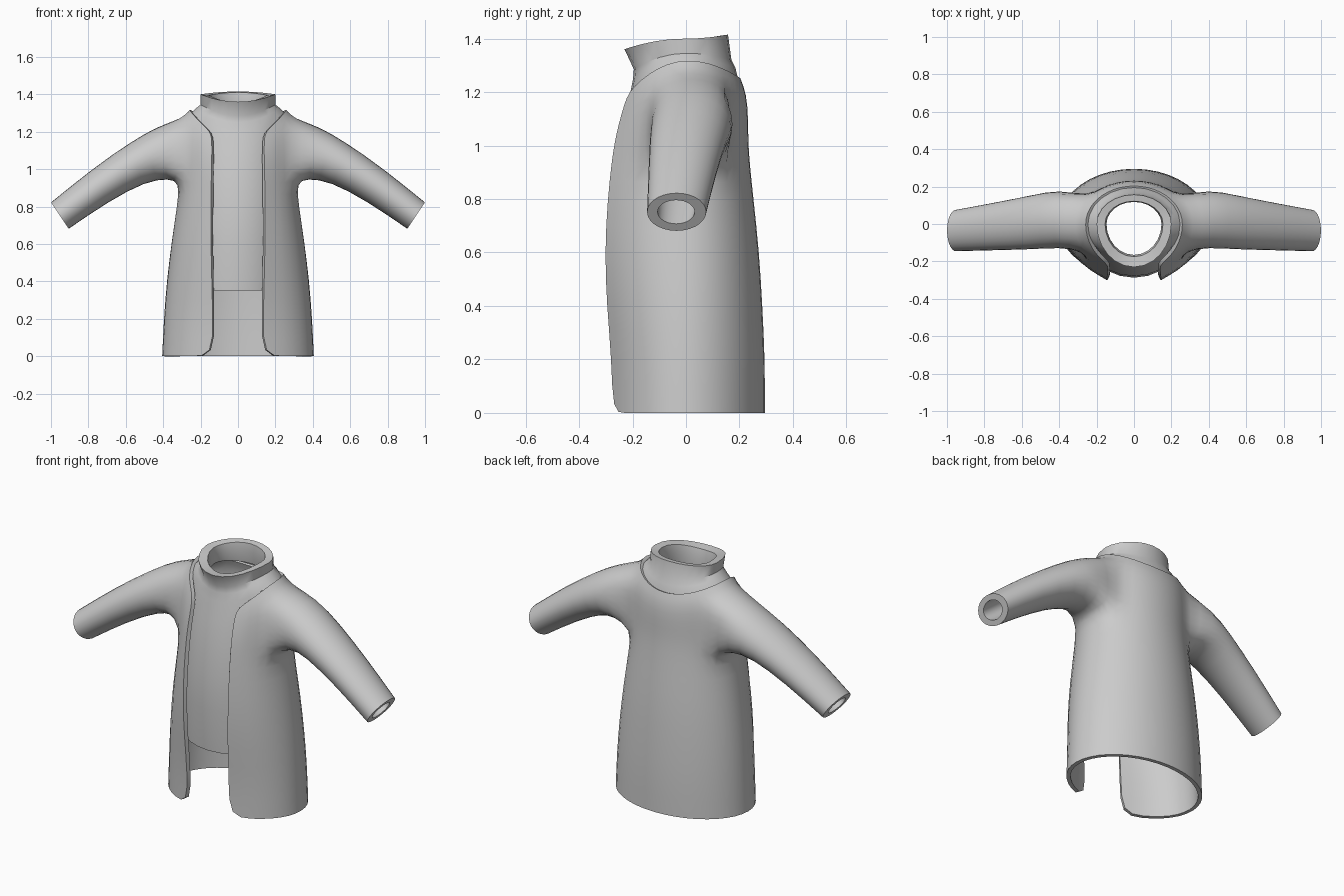
import bpy, bmesh
from math import sin, cos, asin, pi, radians
from mathutils import Vector

if "Cube" in bpy.data.objects:
    bpy.data.objects.remove(bpy.data.objects["Cube"])


def contour(t, rx, yf, yb, zf, zs, zb, k=1.0):
    """Point on an oval ring; t=0 front, pi/2 side, pi back."""
    c = cos(t)
    if c >= 0:
        return Vector((rx * sin(t), yf * c / k, zs + (zf - zs) * min(1, c * c / k ** 2)))
    return Vector((rx * sin(t), -yb * c, zs + (zb - zs) * c * c))


def finish(bm, name, mods):
    me = bpy.data.meshes.new(name)
    bm.to_mesh(me)
    bm.free()
    ob = bpy.data.objects.new(name, me)
    bpy.context.collection.objects.link(ob)
    for kind, props in mods:
        m = ob.modifiers.new(kind.title(), kind)
        for key, val in props.items():
            setattr(m, key, val)
    bpy.ops.object.select_all(action='DESELECT')
    ob.select_set(True)
    bpy.context.view_layer.objects.active = ob
    bpy.ops.object.convert(target='MESH')
    bpy.ops.object.shade_smooth_by_angle(angle=radians(40))
    return ob


# Coat body (right half): half width, front y, back y, z front/side/back, opening x
ROWS = [
    (.412, -.275, .30, 0, 0, 0, .135),
    (.403, -.278, .30, .2, .2, .2, .135),
    (.387, -.296, .29, .4, .4, .4, .14),
    (.362, -.304, .278, .6, .6, .6, .145),
    (.332, -.293, .256, .8, .8, .8, .145),
    (.315, -.278, .242, .94, .93, .93, .143),
    (.315, -.267, .236, 1.01, 1.04, 1.01, .142),
    (.315, -.252, .236, 1.08, 1.15, 1.1, .14),
    (.305, -.232, .23, 1.15, 1.272, 1.19, .14),
    (.262, -.215, .206, 1.2, 1.32, 1.25, .145),
]
COLS = 9
bm = bmesh.new()
grid = []
for rx, yf, yb, zf, zs, zb, xe in ROWS:
    t0 = asin(xe / rx)
    grid.append([bm.verts.new(contour(t0 + (pi - t0) * c / COLS, rx, yf, yb, zf, zs, zb, cos(t0)))
                 for c in range(COLS + 1)])
for row in grid:
    row[-1].co.x = 0

# Leave an armhole in the body
R0, R1, C0, C1 = 5, 8, 2, 6
for r in range(len(ROWS) - 1):
    for c in range(COLS):
        if not (R0 <= r < R1 and C0 <= c < C1):
            bm.faces.new((grid[r][c], grid[r][c + 1], grid[r + 1][c + 1], grid[r + 1][c]))
for r in range(R0 + 1, R1):
    for c in range(C0 + 1, C1):
        bm.verts.remove(grid[r][c])

# Sleeve grown from the armhole: top x,z / bottom x,z / centre y / half depth / scale
loop = ([grid[R0][c] for c in range(C0, C1)] + [grid[r][C1] for r in range(R0, R1)]
        + [grid[R1][c] for c in range(C1, C0, -1)] + [grid[r][C0] for r in range(R1, R0, -1)])
SLEEVE = [
    (.43, 1.235, .37, .945, .03, .16, 1),
    (.58, 1.145, .49, .932, .01, .15, 1),
    (.78, 1.005, .69, .825, -.012, .132, 1),
    (1.0, .823, .905, .68, -.035, .112, 1.02),
    (1.0, .823, .905, .68, -.037, .112, .64),
    (.78, 1.005, .69, .825, -.015, .132, .66),
]
n = len(loop)
crease = bm.edges.layers.float.new('crease_edge')
for s, (tx, tz, bx, bz, yc, ry, k) in enumerate(SLEEVE):
    mid = Vector(((tx + bx) / 2, yc, (tz + bz) / 2))
    up = Vector(((tx - bx) / 2, 0, (tz - bz) / 2))
    ring = []
    for i in range(n):
        a = radians(-141.4) + 2 * pi * i / n
        ring.append(bm.verts.new(mid + k * (up * sin(a) + Vector((0, ry * cos(a), 0)))))
    for i in range(n):
        j = (i + 1) % n
        bm.faces.new((loop[i], loop[j], ring[j], ring[i]))
    if s in (3, 4):
        for i in range(n):
            bm.edges.get((ring[i], ring[(i + 1) % n]))[crease] = 1
    loop = ring

finish(bm, "coat", [
    ('MIRROR', dict(use_clip=True)),
    ('SUBSURF', dict(levels=1, render_levels=1)),
    ('SOLIDIFY', dict(thickness=.022, offset=-1)),
])

# Inner front panel, yoke and stand collar; first rows cover the front only
PANEL = [
    (.29, -.272, .2, .35, .35, .35),
    (.29, -.287, .2, .6, .6, .6),
    (.29, -.278, .2, .8, .8, .8),
    (.28, -.255, .2, .98, .98, .98),
    (.27, -.232, .2, 1.1, 1.12, 1.1),
    (.252, -.208, .197, 1.2, 1.3, 1.24),
    (.225, -.198, .185, 1.25, 1.325, 1.29),
    (.2, -.195, .17, 1.285, 1.345, 1.32),
    (.2, -.23, .157, 1.36, 1.4, 1.415),
    (.155, -.175, .122, 1.355, 1.395, 1.41),
    (.147, -.165, .118, 1.31, 1.35, 1.36),
    (.155, -.165, .13, 1.25, 1.3, 1.29),
]
SEG, FRONT, FULL = 24, 4, 5
bm = bmesh.new()
rings = [[bm.verts.new(contour(2 * pi * k / SEG, *p)) for k in range(SEG)] for p in PANEL]
for r in range(len(PANEL) - 1):
    for k in range(-SEG // 2, SEG // 2):
        if r >= FULL or -FRONT <= k < FRONT:
            a, b = k % SEG, (k + 1) % SEG
            bm.faces.new((rings[r][a], rings[r][b], rings[r + 1][b], rings[r + 1][a]))
bmesh.ops.delete(bm, geom=[v for v in bm.verts if not v.link_faces], context='VERTS')
finish(bm, "inner_panel_and_collar", [])
